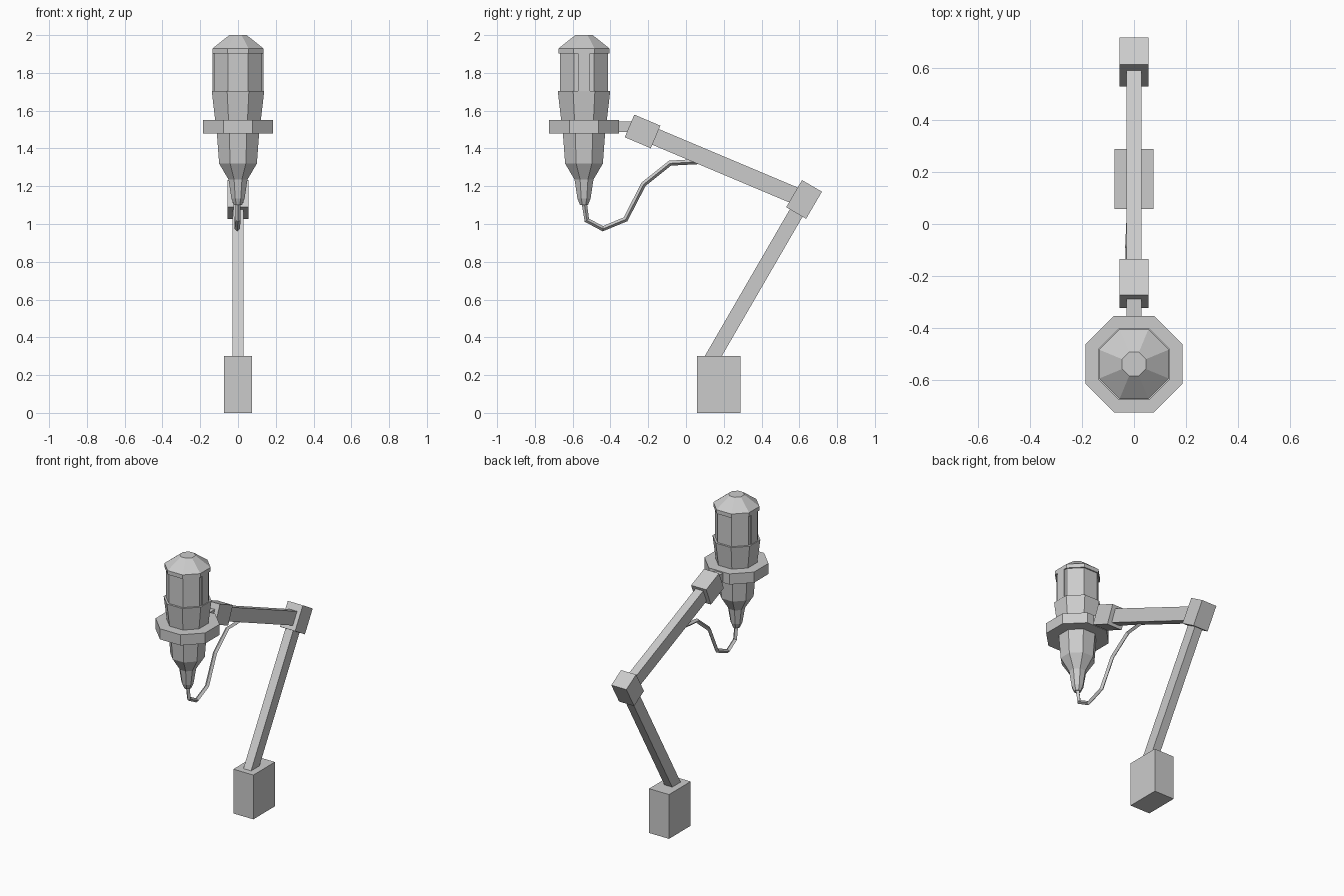
import bpy, bmesh, math
from mathutils import Matrix, Vector

if "Cube" in bpy.data.objects:
    bpy.data.objects.remove(bpy.data.objects["Cube"])

MIC_Y = -0.54


def finish(name, bm):
    bmesh.ops.recalc_face_normals(bm, faces=bm.faces)
    mesh = bpy.data.meshes.new(name)
    bm.to_mesh(mesh)
    bm.free()
    obj = bpy.data.objects.new(name, mesh)
    bpy.context.collection.objects.link(obj)
    return obj


def octagon_stack(name, profile):
    """Eight-sided solid on the microphone axis; profile = (z, half width across flats)."""
    bm = bmesh.new()
    rings = []
    for z, flat in profile:
        r = flat / math.cos(math.pi / 8)
        rings.append([bm.verts.new((r * math.cos(a), MIC_Y + r * math.sin(a), z))
                      for a in [math.pi / 8 + i * math.pi / 4 for i in range(8)]])
    for lo, hi in zip(rings, rings[1:]):
        for i in range(8):
            j = (i + 1) % 8
            bm.faces.new((lo[i], lo[j], hi[j], hi[i]))
    bm.faces.new(rings[0])
    bm.faces.new(rings[-1])
    return finish(name, bm)


def box(name, centre, size, tilt=0.0):
    """Box tilted around the x axis (degrees)."""
    bm = bmesh.new()
    m = (Matrix.Translation(centre) @ Matrix.Rotation(math.radians(tilt), 4, 'X')
         @ Matrix.Diagonal((*size, 1)))
    bmesh.ops.create_cube(bm, size=1, matrix=m)
    return finish(name, bm)


def bar(name, a, b, width, depth):
    """Square bar between two (y, z) points."""
    d = Vector(b) - Vector(a)
    mid = (Vector(a) + Vector(b)) / 2
    return box(name, (0, mid.x, mid.y), (width, d.length, depth),
               math.degrees(math.atan2(d.y, d.x)))


# Microphone body with recessed grille and domed cap
octagon_stack("microphone_body", [
    (1.10, 0.021), (1.135, 0.035), (1.235, 0.05), (1.32, 0.10),
    (1.51, 0.114), (1.55, 0.121), (1.705, 0.139), (1.705, 0.128)])
octagon_stack("grille", [(1.70, 0.126), (1.91, 0.126)])
octagon_stack("cap", [(1.903, 0.126), (1.903, 0.134), (1.93, 0.134), (2.0, 0.046)])
for side, label in ((-1, "left"), (1, "right")):
    box("grille_strip_" + label, (side * 0.122, MIC_Y, 1.805), (0.024, 0.064, 0.21))

# Shock mount collar and its link to the arm
octagon_stack("mount_collar", [(1.478, 0.186), (1.55, 0.186)])
box("collar_link", (0, -0.32, 1.515), (0.058, 0.12, 0.055))

# Boom arm: base, two bars and the joint blocks
clamp, elbow, foot = (-0.23, 1.49), (0.625, 1.13), (0.115, 0.25)
box("base", (0, 0.173, 0.15), (0.15, 0.232, 0.30))
bar("lower_arm", foot, elbow, 0.058, 0.078)
bar("upper_arm", clamp, elbow, 0.058, 0.09)
box("elbow_joint", (0, *elbow), (0.113, 0.166, 0.122), 59.7)
box("clamp_joint", (0, *clamp), (0.113, 0.15, 0.13), -23)

# Hanging cable
path = [(0, -0.54, 1.12), (0, -0.525, 1.02), (-0.004, -0.44, 0.975), (-0.008, -0.32, 1.025),
        (-0.015, -0.225, 1.21), (-0.02, -0.085, 1.322), (-0.012, 0.09, 1.332)]
curve = bpy.data.curves.new("cable", 'CURVE')
curve.dimensions = '3D'
curve.bevel_depth = 0.014
curve.bevel_resolution = 0
curve.use_fill_caps = True
spline = curve.splines.new('POLY')
spline.points.add(len(path) - 1)
for p, co in zip(spline.points, path):
    p.co = (*co, 1)
spline.use_smooth = False
bpy.context.collection.objects.link(bpy.data.objects.new("cable", curve))
